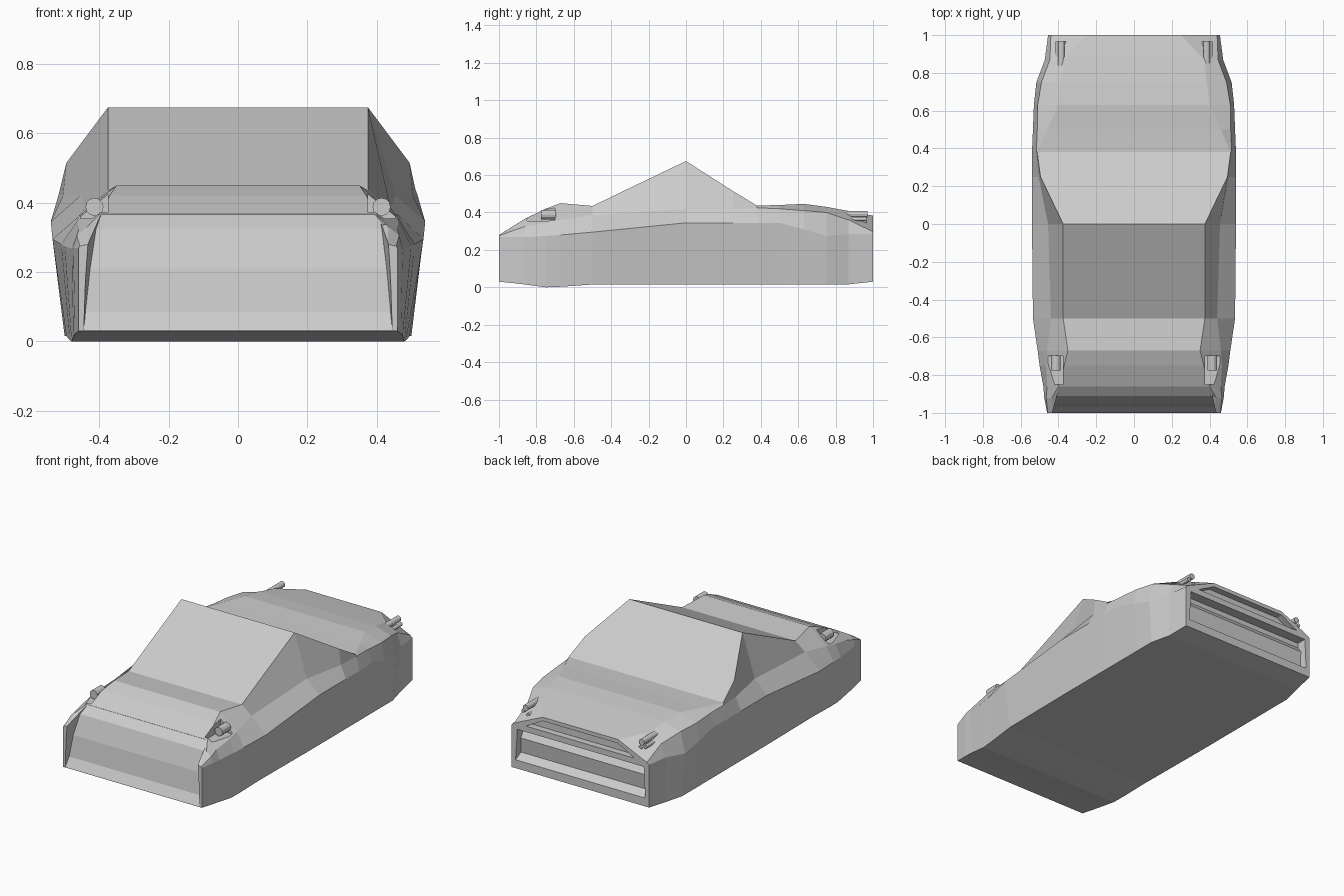
import bpy, bmesh, math
from mathutils import Matrix

if "Cube" in bpy.data.objects:
    bpy.data.objects.remove(bpy.data.objects["Cube"])

grey = bpy.data.materials.new("body grey")
grey.diffuse_color = (0.6, 0.6, 0.6, 1)
grey.use_nodes = True
grey.node_tree.nodes["Principled BSDF"].inputs["Base Color"].default_value = grey.diffuse_color


def make(name, bm):
    bmesh.ops.recalc_face_normals(bm, faces=bm.faces)
    me = bpy.data.meshes.new(name)
    bm.to_mesh(me)
    bm.free()
    me.materials.append(grey)
    ob = bpy.data.objects.new(name, me)
    bpy.context.collection.objects.link(ob)
    return ob


def loft(name, rings, triangulate=False):
    """Skin closed rings of equal length and cap both ends."""
    bm = bmesh.new()
    rows = [[bm.verts.new(p) for p in r] for r in rings]
    n = len(rows[0])
    for a, b in zip(rows, rows[1:]):
        for i in range(n):
            j = (i + 1) % n
            bm.faces.new((a[i], a[j], b[j], b[i]))
    bm.faces.new(rows[0])
    bm.faces.new(rows[-1])
    if triangulate:
        bmesh.ops.triangulate(bm, faces=[f for f in bm.faces if len(f.verts) > 4])
    return make(name, bm)


def prism(name, profile):
    """Profile of (y, z, half width), spanned across x."""
    return loft(name, [[(s * w, y, z) for y, z, w in profile] for s in (-1, 1)], True)


def cut(target, cutter):
    cutter.hide_render = True
    m = target.modifiers.new("cut", 'BOOLEAN')
    m.operation = 'DIFFERENCE'
    m.solver = 'EXACT'
    m.object = cutter
    bpy.context.view_layer.objects.active = target
    bpy.ops.object.modifier_apply(modifier=m.name)
    bpy.data.objects.remove(cutter)


# Body cross-sections: y, then x,z of sill, belt line, shoulder, top edge
sections = [
    (-1.00, .460, .030, .460, .268, .456, .275, .430, .280),
    (-0.92, .470, .022, .475, .270, .465, .305, .435, .330),
    (-0.86, .475, .015, .480, .268, .460, .325, .400, .367),
    (-0.75, .480, .000, .500, .275, .465, .345, .370, .420),
    (-0.67, .485, .003, .510, .280, .460, .360, .350, .450),
    (-0.50, .495, .015, .535, .295, .440, .385, .375, .435),
    (0.00, .500, .015, .540, .345, .455, .420, .375, .675),
    (0.25, .500, .015, .540, .345, .505, .420, .495, .515),
    (0.38, .500, .015, .540, .345, .517, .425, .512, .437),
    (0.50, .500, .015, .535, .345, .512, .420, .460, .440),
    (0.63, .500, .015, .530, .310, .510, .410, .400, .446),
    (0.75, .500, .015, .517, .275, .490, .400, .385, .430),
    (0.87, .470, .016, .472, .285, .445, .360, .370, .408),
    (1.00, .455, .030, .455, .285, .440, .297, .250, .383),
]
rings = []
for s in sections:
    half = [(s[i], s[0], s[i + 1]) for i in (1, 3, 5, 7)]
    rings.append(half + [(-x, y, z) for x, y, z in reversed(half)])
body = loft("car_body", rings)

# Recessed nose panel inside a thin frame
cut(body, prism("nose_cutter", [
    (-1.1, .033, .445), (-1.0, .033, .445), (-.97, .085, .440), (-.95, .21, .437),
    (-.91, .325, .430), (-.86, .366, .395), (-.86, .5, .395), (-1.1, .5, .440)]))

# Recessed tail panel and the slot above it
cut(body, prism("tail_cutter", [
    (1.1, .08, .43), (1.0, .08, .43), (.955, .11, .425), (.965, .20, .42),
    (.94, .235, .42), (.94, .265, .42), (1.1, .265, .42)]))
cut(body, prism("slot_cutter", [
    (1.1, .30, .36), (.96, .30, .36), (.96, .36, .25), (1.1, .36, .25)]))

for side, label in ((1, "right"), (-1, "left")):
    # Headlight pocket
    bm = bmesh.new()
    bmesh.ops.create_cube(bm, size=1, matrix=Matrix.Translation((side * .415, -.775, .455))
                          @ Matrix.Diagonal((.08, .15, .2, 1)))
    cut(body, make("pocket_cutter", bm))

    # Headlight and tail pipes: x, y start, y end, z, radius
    parts = [("headlight", .414, -.775, -.695, .388, .026),
             ("tail_pipe_upper", .385, .84, .97, .391, .018),
             ("tail_pipe_middle", .405, .84, .965, .366, .011),
             ("tail_pipe_lower", .370, .84, .965, .350, .011)]
    for name, x, y0, y1, z, r in parts:
        bm = bmesh.new()
        bmesh.ops.create_cone(bm, cap_ends=True, segments=12, radius1=r, radius2=r, depth=y1 - y0,
                              matrix=Matrix.Translation((side * x, (y0 + y1) / 2, z))
                              @ Matrix.Rotation(math.pi / 2, 4, 'X'))
        make(name + "_" + label, bm)
